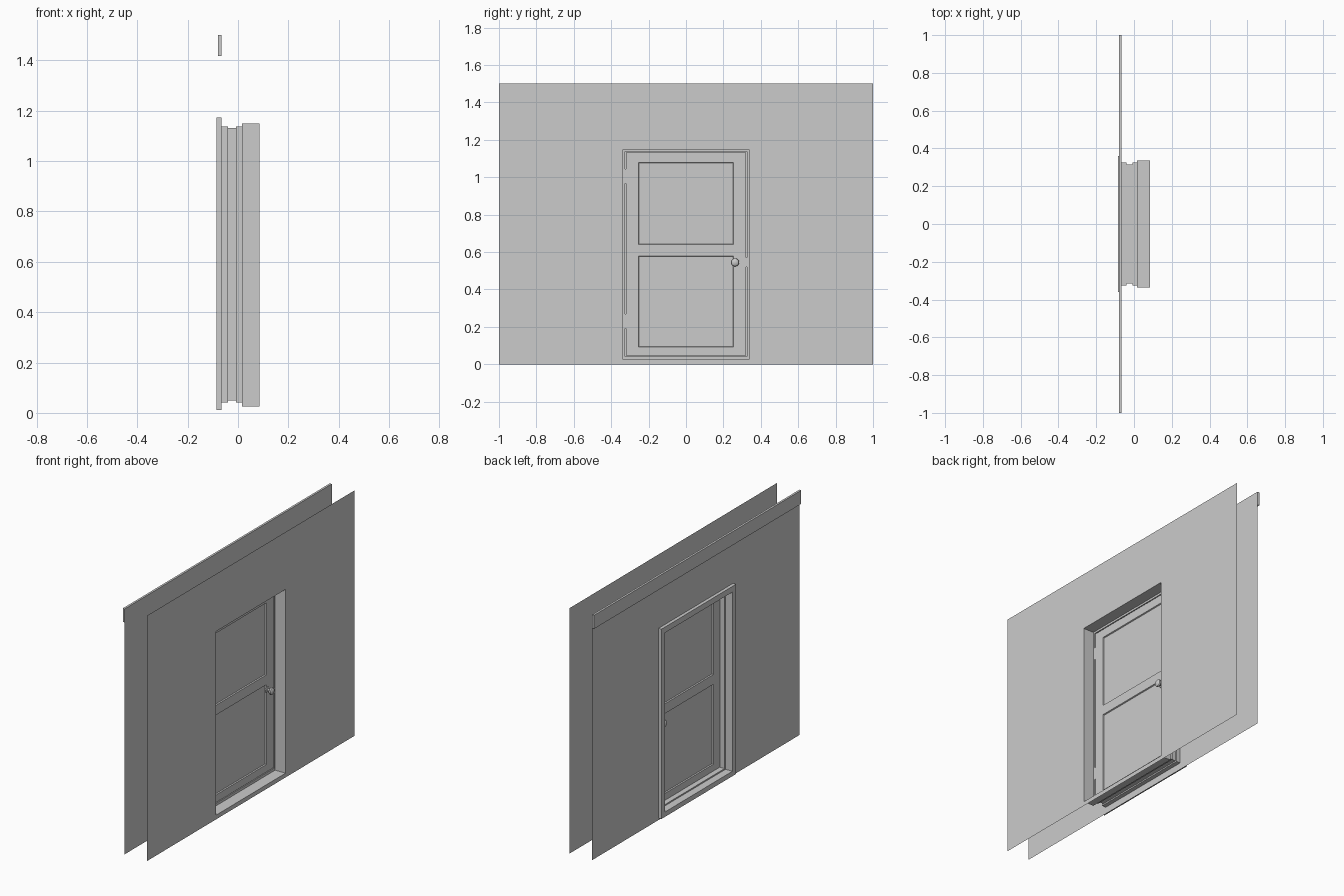
import bpy, bmesh, math
from mathutils import Matrix, Vector

old = bpy.data.objects.get("Cube")
if old:
    bpy.data.objects.remove(old)

grey = bpy.data.materials.new("plain grey")
grey.use_nodes = True
colour = (0.6, 0.6, 0.6, 1)
grey.diffuse_color = colour
grey.node_tree.nodes["Principled BSDF"].inputs["Base Color"].default_value = colour


def finish(name, bm):
    mesh = bpy.data.meshes.new(name)
    bm.to_mesh(mesh)
    bm.free()
    mesh.materials.append(grey)
    obj = bpy.data.objects.new(name, mesh)
    bpy.context.collection.objects.link(obj)
    return obj


def box_mesh(x, y, z):
    """Box from three (low, high) ranges."""
    bm = bmesh.new()
    size = [b - a for a, b in (x, y, z)]
    mid = [(a + b) / 2 for a, b in (x, y, z)]
    bmesh.ops.create_cube(bm, size=1, matrix=Matrix.Translation(mid) @ Matrix.Diagonal((*size, 1)))
    return bm


def frame(name, sections, closed=False):
    """Skin rectangular rings, each given as x, half width, bottom, top."""
    bm = bmesh.new()
    rings = [[bm.verts.new((x, y, z)) for y, z in ((-w, lo), (w, lo), (w, hi), (-w, hi))]
             for x, w, lo, hi in sections]
    pairs = list(zip(rings, rings[1:]))
    if closed:
        pairs.append((rings[-1], rings[0]))
    for a, b in pairs:
        for i in range(4):
            j = (i + 1) % 4
            bm.faces.new((a[i], a[j], b[j], b[i]))
    return finish(name, bm)


# Outlines as half width, bottom, top
WALL = (1, 0, 1.5)
REVEAL = (0.336, 0.026, 1.149)
REBATE = (0.325, 0.042, 1.137)
STOP = (0.315, 0.05, 1.131)
CASING = (0.36, 0.012, 1.172)
FRONT, BACK = 0.086, -0.066
DOOR_FRONT, DOOR_BACK = 0.016, -0.008

# Two wall skins with the stepped jamb between them
frame("front_wall", [(FRONT, *WALL), (FRONT, *REVEAL)])
frame("door_jamb", [(FRONT, *REVEAL), (DOOR_FRONT, *REVEAL), (DOOR_FRONT, *REBATE),
                    (DOOR_BACK, *REBATE), (DOOR_BACK, *STOP), (-0.04, *STOP),
                    (-0.04, *REBATE), (BACK, *REBATE)])
frame("back_wall", [(BACK, *REBATE), (BACK, *WALL)])

# Trim on the back wall
frame("door_casing", [(BACK, *REBATE), (-0.086, *REBATE), (-0.086, *CASING), (BACK, *CASING)], True)
finish("ceiling_trim", box_mesh((-0.079, BACK), (-1, 1), (1.417, 1.5)))

# Door leaf with two recessed panels on each face
SIDE = 0.254
PANELS = ((0.092, 0.58), (0.64, 1.08))
bm = box_mesh((DOOR_BACK, DOOR_FRONT - 0.001), (-0.32, 0.32), (0.046, 1.132))
cuts = [((0, y, 0), (0, 1, 0)) for y in (-SIDE, SIDE)]
cuts += [((0, 0, z), (0, 0, 1)) for p in PANELS for z in p]
for co, no in cuts:
    bmesh.ops.bisect_plane(bm, geom=bm.verts[:] + bm.edges[:] + bm.faces[:],
                           plane_co=Vector(co), plane_no=Vector(no))
bm.normal_update()
panels = []
for f in bm.faces:
    c = f.calc_center_median()
    if abs(f.normal.x) > 0.9 and abs(c.y) < SIDE and any(a < c.z < b for a, b in PANELS):
        panels.append(f)
bmesh.ops.inset_individual(bm, faces=panels, thickness=0.004, depth=-0.007)
finish("door_leaf", bm)

# Hinges and latch bridging the gap around the leaf
for name, z in (("upper_hinge", 1.005), ("lower_hinge", 0.23)):
    finish(name, box_mesh((0, DOOR_FRONT), (-0.326, -0.319), (z - 0.038, z + 0.038)))
finish("latch_plate", box_mesh((0, DOOR_FRONT - 0.002), (0.319, 0.326), (0.52, 0.57)))

# Knob on each face: lathed profile of distance from the door and radius
PROFILE = ((0, 0.018), (0.004, 0.018), (0.006, 0.009), (0.016, 0.009), (0.02, 0.017),
           (0.027, 0.022), (0.034, 0.02), (0.039, 0.012), (0.041, 0))
for name, base, side in (("front_knob", DOOR_FRONT - 0.001, 1), ("back_knob", DOOR_BACK, -1)):
    bm = bmesh.new()
    verts = [bm.verts.new((base + side * d, 0.262 + r, 0.545)) for d, r in PROFILE]
    edges = [bm.edges.new(pair) for pair in zip(verts, verts[1:])]
    bmesh.ops.spin(bm, geom=verts + edges, cent=(0, 0.262, 0.545), axis=(1, 0, 0),
                   angle=math.tau, steps=24)
    bmesh.ops.remove_doubles(bm, verts=bm.verts[:], dist=0.0001)
    bmesh.ops.recalc_face_normals(bm, faces=bm.faces[:])
    knob = finish(name, bm)
    bpy.ops.object.select_all(action="DESELECT")
    knob.select_set(True)
    bpy.context.view_layer.objects.active = knob
    bpy.ops.object.shade_smooth_by_angle(angle=math.radians(40))
